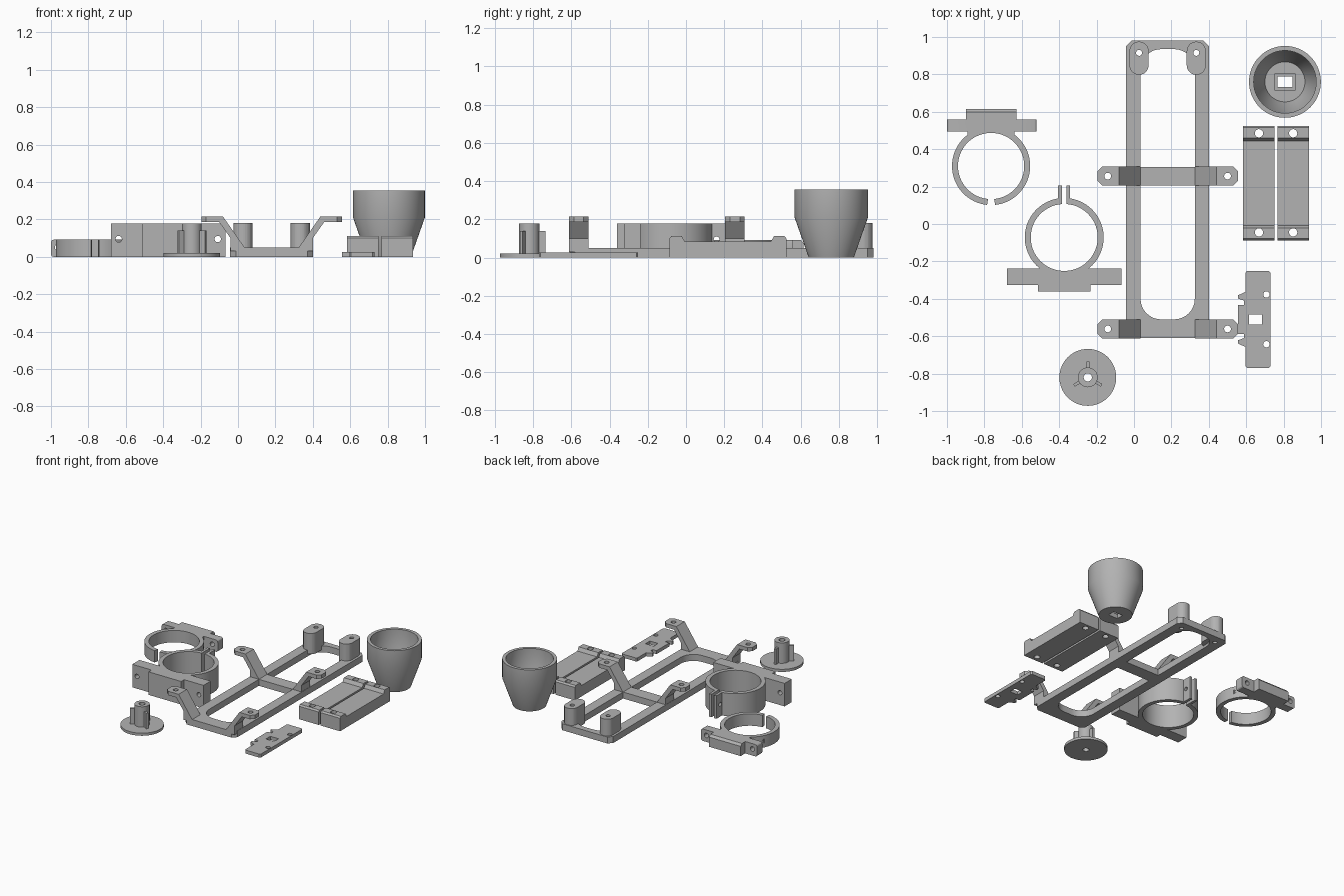
import bpy, bmesh
from math import pi, sin, cos
from mathutils import Vector

cube = bpy.data.objects.get("Cube")
if cube:
    bpy.data.objects.remove(cube)

GREY = (0.45, 0.45, 0.45, 1)
mat = bpy.data.materials.new("plain grey")
mat.use_nodes = True
mat.diffuse_color = GREY
mat.node_tree.nodes["Principled BSDF"].inputs["Base Color"].default_value = GREY


def prism(pts, w0, w1, axis="z"):
    """Extrude a 2D outline along an axis."""
    place = {"x": lambda u, v, w: (w, u, v),
             "y": lambda u, v, w: (u, w, v),
             "z": lambda u, v, w: (u, v, w)}[axis]
    bm = bmesh.new()
    face = bm.faces.new([bm.verts.new(place(u, v, w0)) for u, v in pts])
    top = bmesh.ops.extrude_face_region(bm, geom=[face])["geom"]
    move = Vector(place(0, 0, w1 - w0))
    bmesh.ops.translate(bm, vec=move, verts=[g for g in top if isinstance(g, bmesh.types.BMVert)])
    return finish(bm)


def lathe(profile, cx, cy, steps=72):
    """Turn a closed (radius, z) outline about a vertical axis."""
    bm = bmesh.new()
    rings = []
    for i in range(steps):
        a = 2 * pi * i / steps
        rings.append([bm.verts.new((cx + r * cos(a), cy + r * sin(a), z)) for r, z in profile])
    for i in range(steps):
        a, b = rings[i], rings[(i + 1) % steps]
        for j in range(len(profile)):
            k = (j + 1) % len(profile)
            bm.faces.new((a[j], b[j], b[k], a[k]))
    return finish(bm)


def finish(bm):
    bmesh.ops.recalc_face_normals(bm, faces=bm.faces)
    me = bpy.data.meshes.new("piece")
    bm.to_mesh(me)
    bm.free()
    ob = bpy.data.objects.new("piece", me)
    bpy.context.collection.objects.link(ob)
    return ob


def rrect(x0, x1, y0, y1, r=0, n=8):
    """Rectangle with rounded (n > 1) or chamfered (n = 1) corners."""
    if r == 0:
        return [(x0, y0), (x1, y0), (x1, y1), (x0, y1)]
    pts = []
    corners = ((x1 - r, y1 - r), (x0 + r, y1 - r), (x0 + r, y0 + r), (x1 - r, y0 + r))
    for q, (cx, cy) in enumerate(corners):
        for i in range(n + 1):
            a = (q + i / n) * pi / 2
            pts.append((cx + r * cos(a), cy + r * sin(a)))
    return pts


def box(x0, x1, y0, y1, z0, z1):
    return prism(rrect(x0, x1, y0, y1), z0, z1)


def rod(u, v, r, w0, w1, axis="z", n=32):
    return prism([(u + r * cos(2 * pi * i / n), v + r * sin(2 * pi * i / n)) for i in range(n)],
                 w0, w1, axis)


def part(name, base, adds=(), cuts=()):
    """Join pieces, cut holes and bake the result into one clean object."""
    tools = [(t, "UNION") for t in adds] + [(t, "DIFFERENCE") for t in cuts]
    for tool, op in tools:
        mod = base.modifiers.new(op.title(), "BOOLEAN")
        mod.operation, mod.object, mod.solver = op, tool, "EXACT"
    bpy.context.view_layer.update()
    ev = base.evaluated_get(bpy.context.evaluated_depsgraph_get())
    me = bpy.data.meshes.new_from_object(ev)
    base.modifiers.clear()
    base.data = me
    for tool, _ in tools:
        bpy.data.objects.remove(tool)
    me.materials.clear()
    me.materials.append(mat)
    base.name = me.name = name
    bpy.ops.object.select_all(action="DESELECT")
    base.select_set(True)
    bpy.context.view_layer.objects.active = base
    bpy.ops.object.shade_smooth_by_angle(angle=0.5)
    return base


# Long carrier frame with bent arms and rear posts
MID = 0.18
adds, cuts = [], [prism(rrect(0.035, 0.325, -0.51, 0.935, 0.11), -0.1, 0.3)]
for s in (-1, 1):
    px = MID + s * 0.153
    adds.append(prism(rrect(px - 0.051, px + 0.051, 0.798, 0.975, 0.05), 0.02, 0.18))
    cuts.append(rod(px, 0.915, 0.016, -0.1, 0.3))
frame = part("carrier_base", prism(rrect(-0.042, 0.402, -0.61, 0.98, 0.03, 1), 0, 0.05),
             cuts=cuts[:1])
adds.append(box(0, 0.36, 0.205, 0.305, 0, 0.05))
for y0 in (-0.612, 0.205):
    y1 = y0 + 0.102
    for s in (-1, 1):
        bend = [(0.145, 0.03), (0.145, 0.05), (0.26, 0.215), (0.29, 0.215),
                (0.29, 0.185), (0.28, 0.185), (0.22, 0.1), (0.22, 0.03)]
        adds.append(prism([(MID + s * u, z) for u, z in bend], y0, y1, "y"))
        xa, xb = sorted((MID + s * 0.27, MID + s * 0.375))
        tab = rrect(xa, xb, y0, y1, 0.025, 1)
        inner = MID + s * 0.27
        tab = [(inner if abs(x - inner) < 0.03 else x, y) for x, y in tab]
        adds.append(prism(tab, 0.185, 0.215))
        cuts.append(rod(MID + s * 0.32, (y0 + y1) / 2, 0.018, 0.1, 0.3))
part("carrier_frame", frame, adds, cuts[1:])

# Tapered cup with a square drain
cx, cy = 0.807, 0.76
cup = lathe([(0.02, 0), (0.118, 0), (0.192, 0.21), (0.192, 0.355), (0.167, 0.355),
             (0.167, 0.215), (0.107, 0.05), (0.02, 0.05)], cx, cy)
part("tapered_cup", cup, [box(cx - 0.06, cx + 0.06, cy - 0.06, cy + 0.06, 0, 0.05)],
     [box(cx - 0.04, cx + 0.04, cy - 0.028, cy + 0.028, -0.1, 0.2),
      box(cx - 0.053, cx + 0.053, cy - 0.045, cy + 0.045, 0.035, 0.2)])

# Pair of spacer blocks with raised ends
for side, x0 in (("right", 0.584), ("left", 0.767)):
    prof = [(-0.087, 0), (0.525, 0), (0.525, 0.1), (0.515, 0.112), (0.46, 0.112), (0.445, 0.085),
            (-0.007, 0.085), (-0.022, 0.112), (-0.077, 0.112), (-0.087, 0.1)]
    part(side + "_spacer_block", prism(prof, x0, x0 + 0.168, "x"),
         cuts=[rod(x0 + 0.084, y, 0.022, -0.1, 0.3) for y in (0.485, -0.045)])

# Thin latch plate, mirrored about its middle
ym = -0.51
half = [(0.72, 0.26), (0.605, 0.26), (0.596, 0.25), (0.596, 0.148), (0.555, 0.128),
        (0.555, 0.112), (0.588, 0.1), (0.588, 0.078), (0.555, 0.078)]
outline = [(0.73, -0.25), (0.73, 0.25)] + half + [(x, -y) for x, y in reversed(half)]
part("latch_plate", prism([(x, ym + y) for x, y in outline], 0, 0.027),
     cuts=[box(0.615, 0.685, ym - 0.027, ym + 0.027, -0.1, 0.1)]
     + [rod(0.708, ym + d, 0.017, -0.1, 0.1) for d in (-0.133, 0.133)])

# Round foot with a ribbed hub
fx, fy = -0.247, -0.82
adds = [rod(fx, fy, 0.053, 0.01, 0.178)]
for k in range(3):
    a = pi / 2 + k * 2 * pi / 3
    d, n = Vector((cos(a), sin(a))), Vector((-sin(a), cos(a))) * 0.008
    c = Vector((fx, fy))
    adds.append(prism([c + d * 0.03 - n, c + d * 0.085 - n, c + d * 0.085 + n, c + d * 0.03 + n],
                      0.01, 0.14))
part("round_foot", rod(fx, fy, 0.152, 0, 0.02, n=64), adds, [rod(fx, fy, 0.022, -0.1, 0.3)])

# Low open clamp ring with a rear mounting bar
ax, ay = -0.764, 0.31
ring = rod(ax, ay, 0.209, 0, 0.092, n=72)
adds = [prism(rrect(-1, -0.52, 0, 0.092, 0.015, 3), 0.495, 0.56, "y"),
        box(ax - 0.125, ax + 0.125, 0.42, 0.53, 0, 0.092),
        prism([(0.53, 0), (0.615, 0), (0.615, 0.075), (0.6, 0.092), (0.53, 0.092)],
              ax - 0.135, ax + 0.135, "x")]
gap = [(ax - 0.012, 0.16), (ax - 0.025, 0.08), (ax + 0.025, 0.08), (ax + 0.012, 0.16)]
part("low_clamp_ring", ring, adds,
     [rod(ax, ay, 0.177, -0.1, 0.3, n=72), prism(gap, -0.1, 0.3)]
     + [rod(ax + d, 0.05, 0.018, 0.4, 0.7, "y") for d in (-0.197, 0.197)])

# Tall split clamp ring with pinch tabs and a front mounting plate
bx, by = -0.373, -0.072
ring = rod(bx, by, 0.211, 0, 0.178, n=72)
adds = [box(bx - 0.305, bx + 0.305, -0.325, -0.237, 0, 0.178),
        box(bx - 0.13, bx + 0.13, -0.26, -0.19, 0, 0.178),
        box(bx - 0.14, bx + 0.14, -0.362, -0.3, 0, 0.178),
        box(bx - 0.032, bx + 0.032, 0.1, 0.205, 0, 0.178)]
part("tall_clamp_ring", ring, adds,
     [rod(bx, by, 0.179, -0.1, 0.3, n=72),
      box(bx - 0.012, bx + 0.012, 0.05, 0.3, -0.1, 0.3),
      rod(0.16, 0.095, 0.015, bx - 0.1, bx + 0.1, "x")]
     + [rod(bx + d, 0.095, 0.017, -0.5, -0.2, "y") for d in (-0.265, 0.265)])
